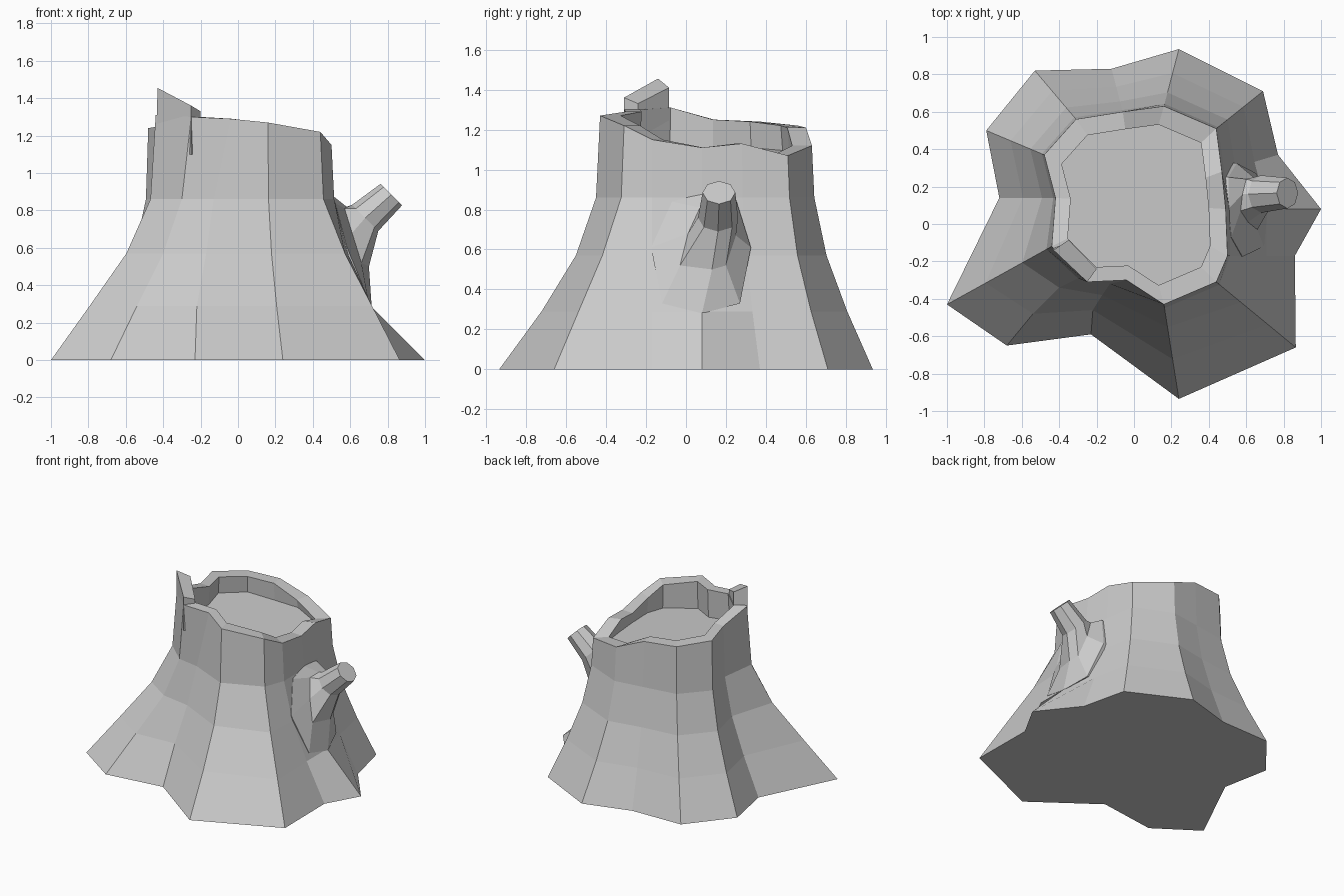
import bpy, bmesh
from mathutils import Vector
from math import sin, cos, tau

if "Cube" in bpy.data.objects:
    bpy.data.objects.remove(bpy.data.objects["Cube"])


def loft(name, rings):
    """Skin a list of equal-length rings and cap both ends."""
    bm = bmesh.new()
    vs = [[bm.verts.new(p) for p in r] for r in rings]
    n = len(vs[0])
    for a, b in zip(vs, vs[1:]):
        for i in range(n):
            j = (i + 1) % n
            bm.faces.new((a[i], a[j], b[j], b[i]))
    bm.faces.new(vs[0][::-1])
    bm.faces.new(vs[-1])
    bmesh.ops.recalc_face_normals(bm, faces=bm.faces)
    me = bpy.data.meshes.new(name)
    bm.to_mesh(me)
    bm.free()
    ob = bpy.data.objects.new(name, me)
    bpy.context.collection.objects.link(ob)
    return ob


# Trunk: root outline on the ground and sloping, broken rim
ground = [(1, .08), (.77, .37), (.69, .71), (.24, .935), (-.12, .83),
          (-.53, .82), (-.79, .50), (-.72, .14), (-1, -.43), (-.68, -.65),
          (-.23, -.59), (.24, -.935), (.865, -.66), (.86, -.17)]
rim = [(.49, .08, 1.11), (.47, .28, 1.13), (.44, .51, 1.07), (.16, .63, 1.12),
       (-.06, .60, 1.21), (-.31, .56, 1.22), (-.48, .37, 1.24),
       (-.42, .14, 1.25), (-.44, -.12, 1.31), (-.25, -.31, 1.30),
       (-.04, -.30, 1.29), (.16, -.43, 1.27), (.44, -.31, 1.22),
       (.50, -.17, 1.15)]

# How far each root line swings out at three heights; a few roots differ
levels = (.29, .57, .86)
usual = (.58, .24, .04)
swing = {0: (.43, .2, .04), 8: (.63, .28, .05), 12: (.65, .31, .04)}
# The two shallow front-left lines do not follow the straight swing
bent = {9: ((-.54, -.48), (-.40, -.34), (-.30, -.29)),
        10: ((-.22, -.46), (-.17, -.38), (-.13, -.32))}

rings = [[(x, y, 0) for x, y in ground]]
for k, z in enumerate(levels):
    ring = []
    for i, (g, r) in enumerate(zip(ground, rim)):
        f = swing.get(i, usual)[k]
        x, y = bent[i][k] if i in bent else (
            r[0] + (g[0] - r[0]) * f, r[1] + (g[1] - r[1]) * f)
        ring.append((x, y, z))
    rings.append(ring)
rings.append(rim)


# Hollow top: inner lip, then a sunken, gently tilted floor
def inset(s, floor=False):
    pts = [(.01 + (x - .01) * s, .11 + (y - .11) * s, h) for x, y, h in rim]
    return [(x, y, 1.07 - .1 * x if floor else h) for x, y, h in pts]


rings += [inset(.81), inset(.83, True)]
loft("trunk", rings)

# Splinter standing on the rim
top = [(-.43, -.14, 1.455), (-.25, -.31, 1.36), (-.20, -.24, 1.33), (-.35, -.085, 1.41)]
foot = [(-.44, -.12, 1.1), (-.25, -.31, 1.1), (-.20, -.24, 1.1), (-.35, -.085, 1.1)]
loft("splinter", [foot, top])

# Branch stub: wide collar on the trunk narrowing to a tilted tip
collar = [(.715, .08, .28), (.695, -.12, .33), (.58, -.175, .61), (.52, -.07, .84),
          (.505, .08, .88), (.505, .25, .85), (.55, .325, .61), (.655, .27, .33)]
neck = [(.70, .13, .50), (.66, -.03, .52), (.61, .01, .68), (.57, .07, .81),
        (.58, .16, .82), (.60, .24, .80), (.64, .25, .67), (.68, .20, .52)]
buried = [(x - .15, y, z) for x, y, z in collar]


def tilted(centre, r):
    down, side = Vector((.7, 0, -.7)), Vector((0, -1, 0))
    return [Vector(centre) + r * (down * cos(tau * k / 8) + side * sin(tau * k / 8))
            for k in range(8)]


loft("branch_stub", [buried, collar, neck, tilted((.68, .16, .76), .1),
                     tilted((.82, .165, .885), .082)])
